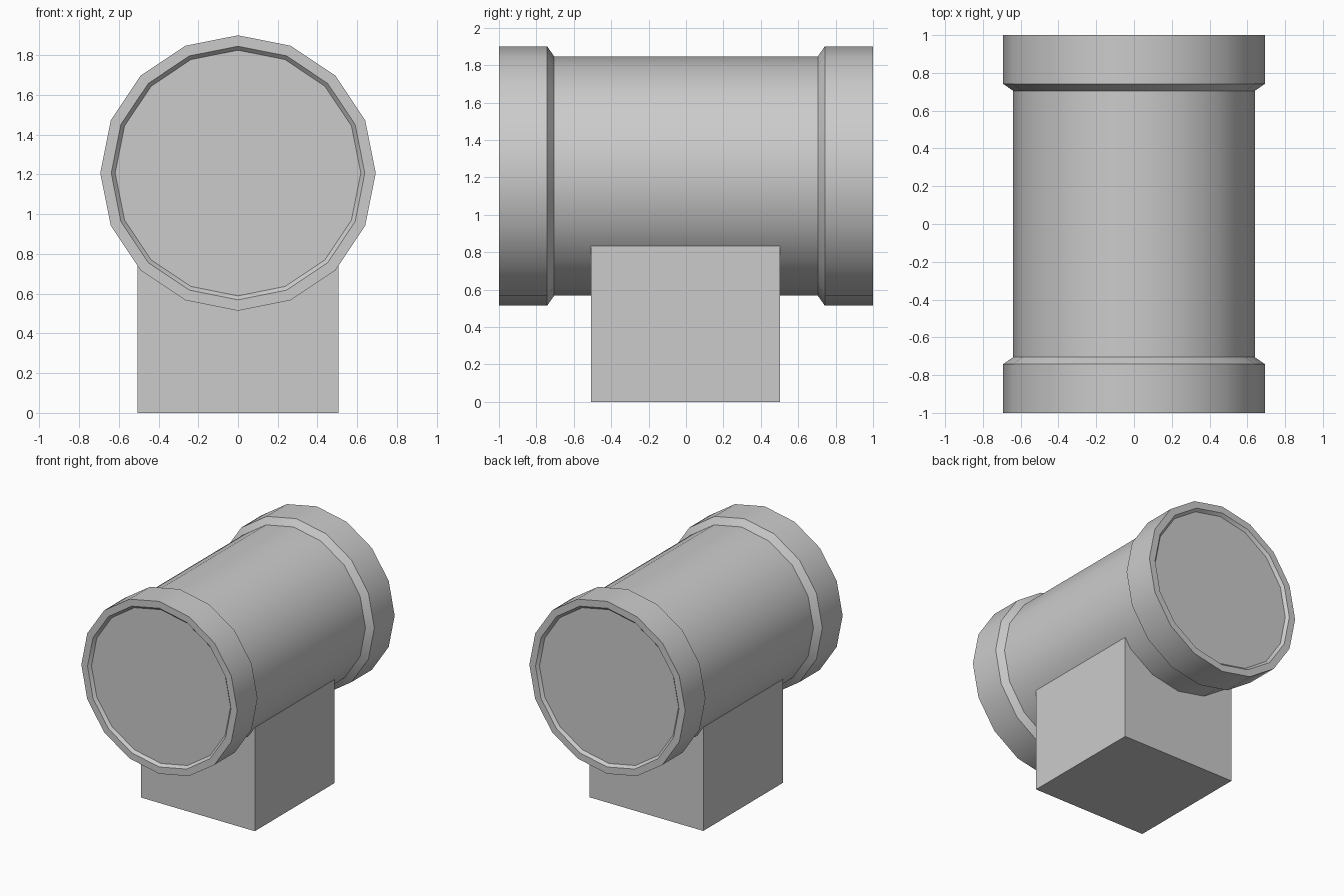
import bpy, bmesh, math

if "Cube" in bpy.data.objects:
    bpy.data.objects.remove(bpy.data.objects["Cube"])

SIDES = 16
AXIS_Z = 1.207


def finish(name, bm, smooth=False):
    bmesh.ops.recalc_face_normals(bm, faces=bm.faces)
    mesh = bpy.data.meshes.new(name)
    bm.to_mesh(mesh)
    bm.free()
    obj = bpy.data.objects.new(name, mesh)
    bpy.context.collection.objects.link(obj)
    if smooth:
        bpy.ops.object.select_all(action='DESELECT')
        obj.select_set(True)
        bpy.context.view_layer.objects.active = obj
        bpy.ops.object.shade_smooth_by_angle(angle=math.radians(30))
    return obj


# Barrel: half profile (radius, y) from the recessed cap to the shaft, then mirrored
half = [(0.618, -0.978), (0.638, -1.0), (0.693, -1.0), (0.693, -0.742), (0.64, -0.705)]
profile = half + [(r, -y) for r, y in reversed(half)]

bm = bmesh.new()
rings = []
for r, y in profile:
    angles = [2 * math.pi * i / SIDES for i in range(SIDES)]
    rings.append([bm.verts.new((r * math.cos(a), y, AXIS_Z + r * math.sin(a))) for a in angles])
for a, b in zip(rings, rings[1:]):
    for i in range(SIDES):
        j = (i + 1) % SIDES
        bm.faces.new((a[i], a[j], b[j], b[i]))
# End caps
bm.faces.new(rings[0])
bm.faces.new(rings[-1])
finish("barrel", bm, smooth=True)

# Block base, with its top tucked into the barrel
bm = bmesh.new()
bmesh.ops.create_cube(bm, size=1)
bmesh.ops.scale(bm, vec=(1.01, 1.01, 0.833), verts=bm.verts)
bmesh.ops.translate(bm, vec=(0, -0.003, 0.4165), verts=bm.verts)
finish("base_block", bm)
